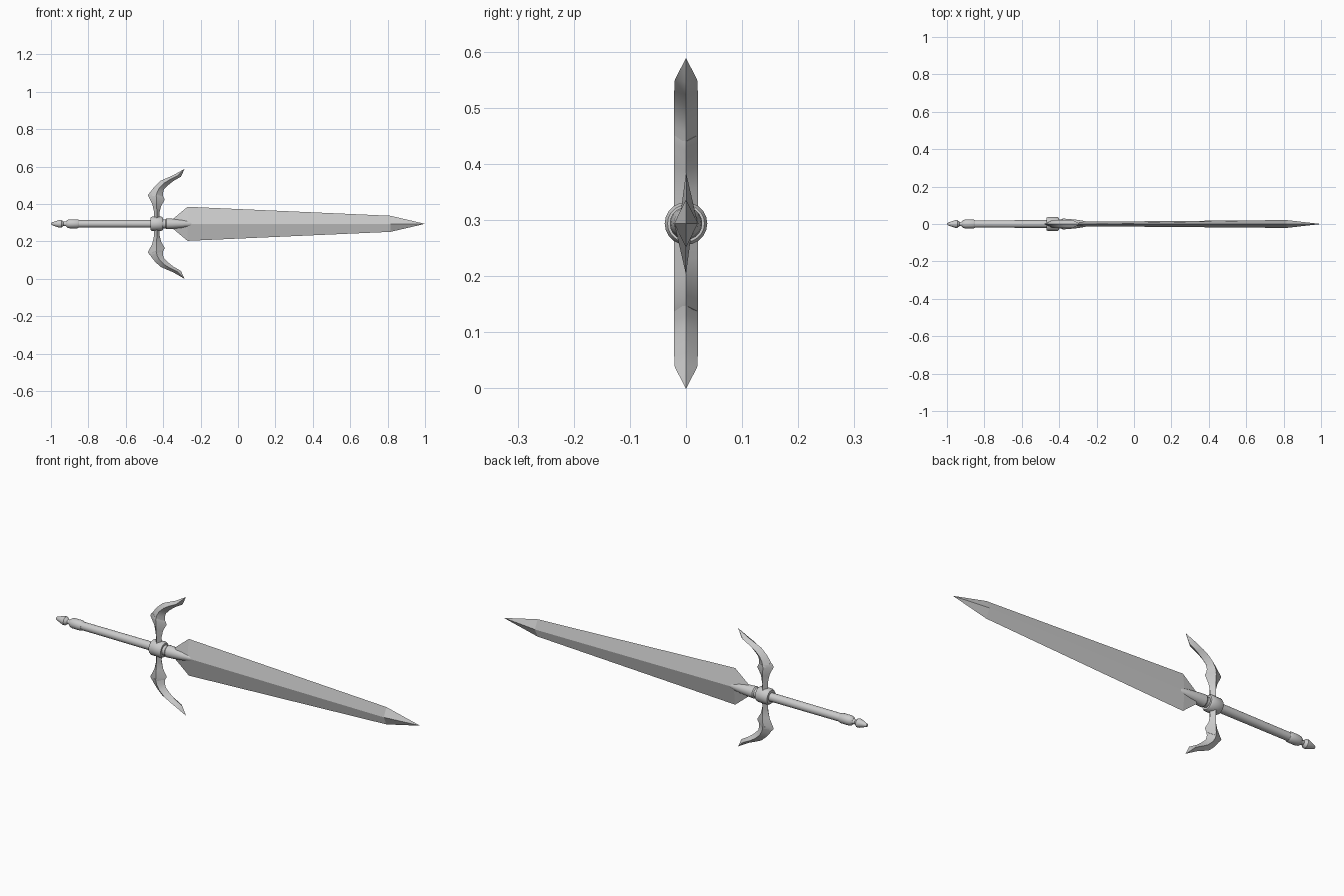
import bpy, bmesh, math
from mathutils import Vector

if "Cube" in bpy.data.objects:
    bpy.data.objects.remove(bpy.data.objects["Cube"])

AXIS = 0.294  # height of the sword's long axis


def make_object(name, rings, smooth_angle):
    """Skin a list of closed rings, cap both ends."""
    bm = bmesh.new()
    loops = [[bm.verts.new(p) for p in ring] for ring in rings]
    n = len(loops[0])
    for a, b in zip(loops, loops[1:]):
        for i in range(n):
            j = (i + 1) % n
            bm.faces.new((a[i], a[j], b[j], b[i]))
    bm.faces.new(loops[0])
    bm.faces.new(loops[-1])
    bmesh.ops.remove_doubles(bm, verts=bm.verts, dist=0.0002)
    bmesh.ops.recalc_face_normals(bm, faces=bm.faces)
    mesh = bpy.data.meshes.new(name)
    bm.to_mesh(mesh)
    bm.free()
    obj = bpy.data.objects.new(name, mesh)
    bpy.context.collection.objects.link(obj)
    if smooth_angle:
        bpy.ops.object.select_all(action='DESELECT')
        obj.select_set(True)
        bpy.context.view_layer.objects.active = obj
        bpy.ops.object.shade_smooth_by_angle(angle=math.radians(smooth_angle))
    return obj


def lathe(name, profile, sides=20):
    """Turn (x, radius) pairs about the long axis."""
    rings = [[Vector((x, r * math.cos(2 * math.pi * i / sides),
                      AXIS + r * math.sin(2 * math.pi * i / sides)))
              for i in range(sides)] for x, r in profile]
    return make_object(name, rings, 35)


def diamond_loft(name, stations, flip=1, smooth_angle=0):
    """Stations (x1, z1, x2, z2, half thickness): two edges and two ridges."""
    rings = []
    for x1, z1, x2, z2, t in stations:
        a = Vector((x1, 0, AXIS + flip * z1))
        b = Vector((x2, 0, AXIS + flip * z2))
        m = (a + b) / 2
        rings.append([a, m + Vector((0, t, 0)), b, m - Vector((0, t, 0))])
    return make_object(name, rings, smooth_angle)


# Blade: flat diamond section, thickening slightly toward the point
blade = [(-0.36, 0.016, 0.012), (-0.27, 0.091, 0.012),
         (0.815, 0.043, 0.021), (1.0, 0.0001, 0.0001)]
diamond_loft("blade", [(x, h, x, -h, t) for x, h, t in blade])

# Pommel spike, end collar and grip
lathe("pommel", [(-1.0, 0.0001), (-0.995, 0.007), (-0.955, 0.021),
                 (-0.945, 0.021), (-0.932, 0.011), (-0.915, 0.013)])
lathe("grip_collar", [(-0.92, 0.014), (-0.912, 0.021), (-0.90, 0.024),
                      (-0.858, 0.024), (-0.85, 0.020)])
lathe("grip", [(-0.86, 0.0195), (-0.46, 0.0205)])

# Guard hub with bevelled rims
lathe("guard_hub", [(-0.468, 0.022), (-0.468, 0.033), (-0.460, 0.038),
                    (-0.410, 0.038), (-0.402, 0.033), (-0.402, 0.022)])

# Tapered socket holding the blade
lathe("blade_socket", [(-0.41, 0.024), (-0.388, 0.024), (-0.382, 0.029),
                       (-0.35, 0.027), (-0.30, 0.022), (-0.26, 0.015),
                       (-0.245, 0.011), (-0.24, 0.003)])

# Guard arms: barbed inner part and curved horn, mirrored up and down
inner = [(-0.450, 0.020, -0.418, 0.020, 0.021),
         (-0.449, 0.065, -0.419, 0.062, 0.021),
         (-0.459, 0.108, -0.411, 0.095, 0.021),
         (-0.482, 0.153, -0.391, 0.130, 0.021),
         (-0.471, 0.168, -0.400, 0.146, 0.021)]
horn = [(-0.477, 0.155, -0.400, 0.136, 0.021),
        (-0.461, 0.181, -0.402, 0.163, 0.021),
        (-0.442, 0.204, -0.396, 0.184, 0.021),
        (-0.414, 0.230, -0.373, 0.207, 0.021),
        (-0.385, 0.243, -0.345, 0.229, 0.021),
        (-0.345, 0.260, -0.305, 0.252, 0.020),
        (-0.286, 0.294, -0.286, 0.2935, 0.0005)]
for side, flip in (("upper", 1), ("lower", -1)):
    diamond_loft(side + "_guard_arm", inner, flip, 30)
    diamond_loft(side + "_guard_horn", horn, flip, 30)
